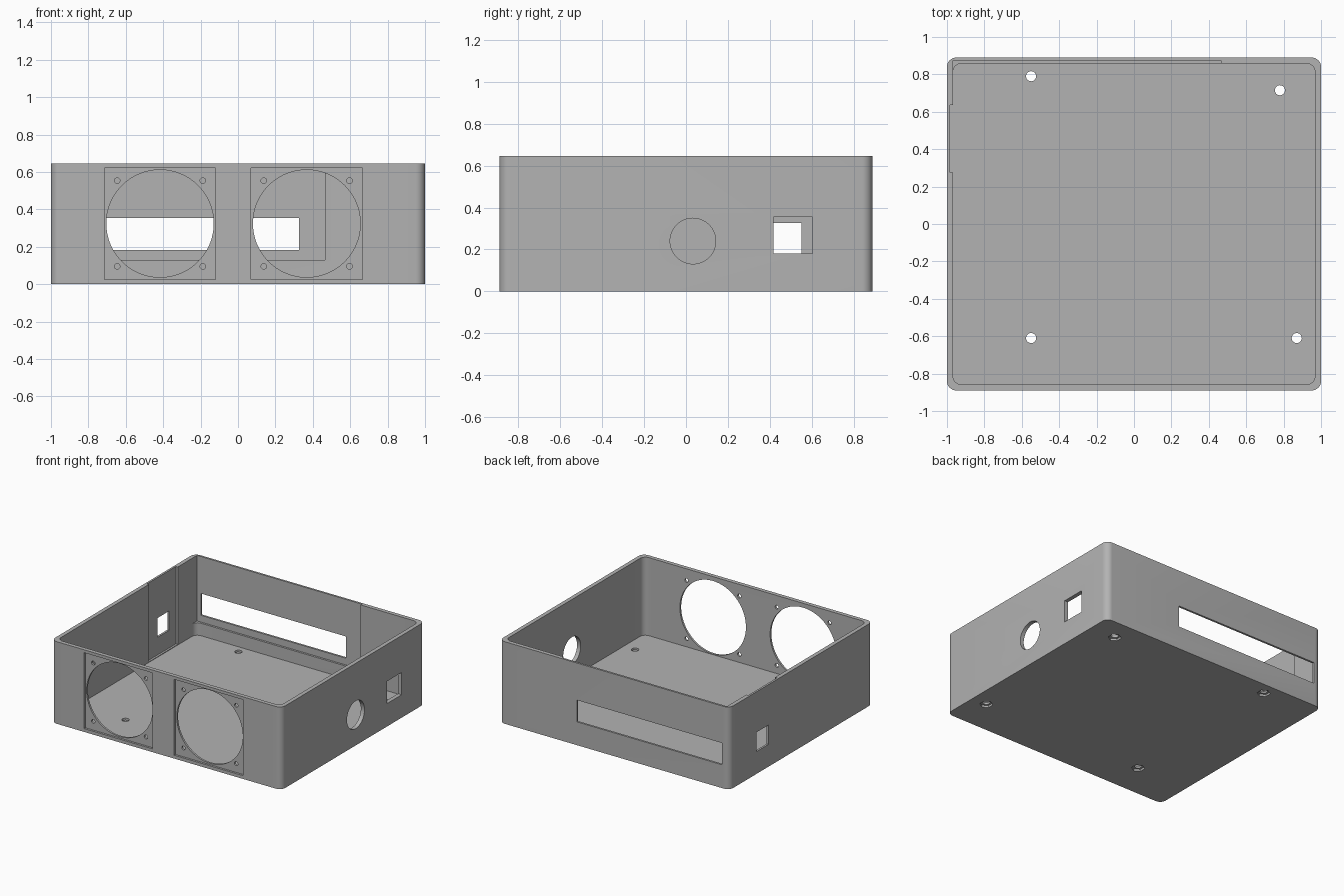
import bpy, bmesh, math
from mathutils import Matrix, Vector

if "Cube" in bpy.data.objects:
    bpy.data.objects.remove(bpy.data.objects["Cube"], do_unlink=True)

HX, HY, HEIGHT = 1.0, 0.89, 0.645
WALL = 0.032
STEP = WALL / 2

grey = bpy.data.materials.new("grey plastic")
grey.use_nodes = True
colour = (0.45, 0.45, 0.45, 1)
grey.diffuse_color = colour
grey.node_tree.nodes["Principled BSDF"].inputs["Base Color"].default_value = colour


def finish(name, bm):
    mesh = bpy.data.meshes.new(name)
    bm.to_mesh(mesh)
    bm.free()
    mesh.materials.append(grey)
    obj = bpy.data.objects.new(name, mesh)
    bpy.context.collection.objects.link(obj)
    return obj


def block(name, x, y, z, radius=0):
    """Box from (min, max) ranges, with optional rounded upright edges."""
    bm = bmesh.new()
    bmesh.ops.create_cube(bm, size=1)
    size = Vector([r[1] - r[0] for r in (x, y, z)])
    centre = Vector([(r[1] + r[0]) / 2 for r in (x, y, z)])
    for v in bm.verts:
        v.co = v.co * size + centre
    if radius:
        upright = [e for e in bm.edges if abs(e.verts[0].co.z - e.verts[1].co.z) > 0.1]
        bmesh.ops.bevel(bm, geom=upright, offset=radius, segments=8,
                        profile=0.5, affect='EDGES')
    return finish(name, bm)


def drill(name, centre, radius, depth, axis='Z', sides=48):
    """Cylinder or prism centred on a point, along one axis."""
    turn = {'X': Matrix.Rotation(math.pi / 2, 4, 'Y'),
            'Y': Matrix.Rotation(math.pi / 2, 4, 'X'),
            'Z': Matrix.Identity(4)}[axis]
    bm = bmesh.new()
    bmesh.ops.create_cone(bm, cap_ends=True, segments=sides, radius1=radius,
                          radius2=radius, depth=depth,
                          matrix=Matrix.Translation(centre) @ turn)
    return finish(name, bm)


def cut(target, cutter):
    mod = target.modifiers.new("cut", 'BOOLEAN')
    mod.operation, mod.solver, mod.object = 'DIFFERENCE', 'EXACT', cutter
    bpy.context.view_layer.objects.active = target
    bpy.ops.object.modifier_apply(modifier=mod.name)
    bpy.data.objects.remove(cutter, do_unlink=True)


# Open tray with rounded corners
case = block("enclosure", (-HX, HX), (-HY, HY), (0, HEIGHT), 0.05)
ix, iy = HX - WALL, HY - WALL
cut(case, block("cavity", (-ix, ix), (-iy, iy), (WALL, HEIGHT + 0.2), 0.045))

# Two fan mounts: shallow square seat, large opening, four screw holes
for cx in (-0.417, 0.367):
    cz, half = 0.324, 0.298
    cut(case, block("fan_seat", (cx - half, cx + half), (-HY - 0.1, -HY + STEP),
                    (cz - half, cz + half)))
    cut(case, drill("fan_opening", (cx, -HY, cz), 0.287, 0.2, 'Y', 96))
    for sx in (-1, 1):
        for sz in (-1, 1):
            cut(case, drill("fan_screw", (cx + sx * 0.229, -HY, cz + sz * 0.229),
                            0.015, 0.2, 'Y', 20))

# Thinned inner faces of the back and left-hand walls
cut(case, block("back_recess", (-ix, 0.465), (iy - 0.05, iy + STEP), (0.13, HEIGHT + 0.1)))
cut(case, block("side_recess", (-ix - STEP, -ix + 0.05), (0.275, 0.635), (WALL + 0.005, HEIGHT + 0.1)))

# Connector slot in the back, square ports in both sides, round port
cut(case, block("back_slot", (-0.935, 0.325), (HY - 0.1, HY + 0.1), (0.183, 0.354)))
cut(case, block("small_port", (-HX - 0.1, -HX + 0.1), (0.405, 0.552), (0.175, 0.327)))
cut(case, block("large_port", (HX - 0.1, HX + 0.1), (0.418, 0.604), (0.18, 0.355)))
cut(case, drill("round_port", (HX, 0.033, 0.24), 0.109, 0.2, 'X', 64))

# Board mounting holes with hexagonal nut pockets underneath
for x, y in ((-0.55, 0.79), (0.78, 0.715), (-0.55, -0.61), (0.87, -0.61)):
    cut(case, drill("board_hole", (x, y, 0), 0.027, 0.2, 'Z', 24))
    cut(case, drill("nut_pocket", (x, y, 0), 0.048, WALL, 'Z', 6))

# Smooth round surfaces, keep machined edges sharp
bpy.ops.object.select_all(action='DESELECT')
case.select_set(True)
bpy.context.view_layer.objects.active = case
bpy.ops.object.shade_smooth_by_angle(angle=math.radians(30))
